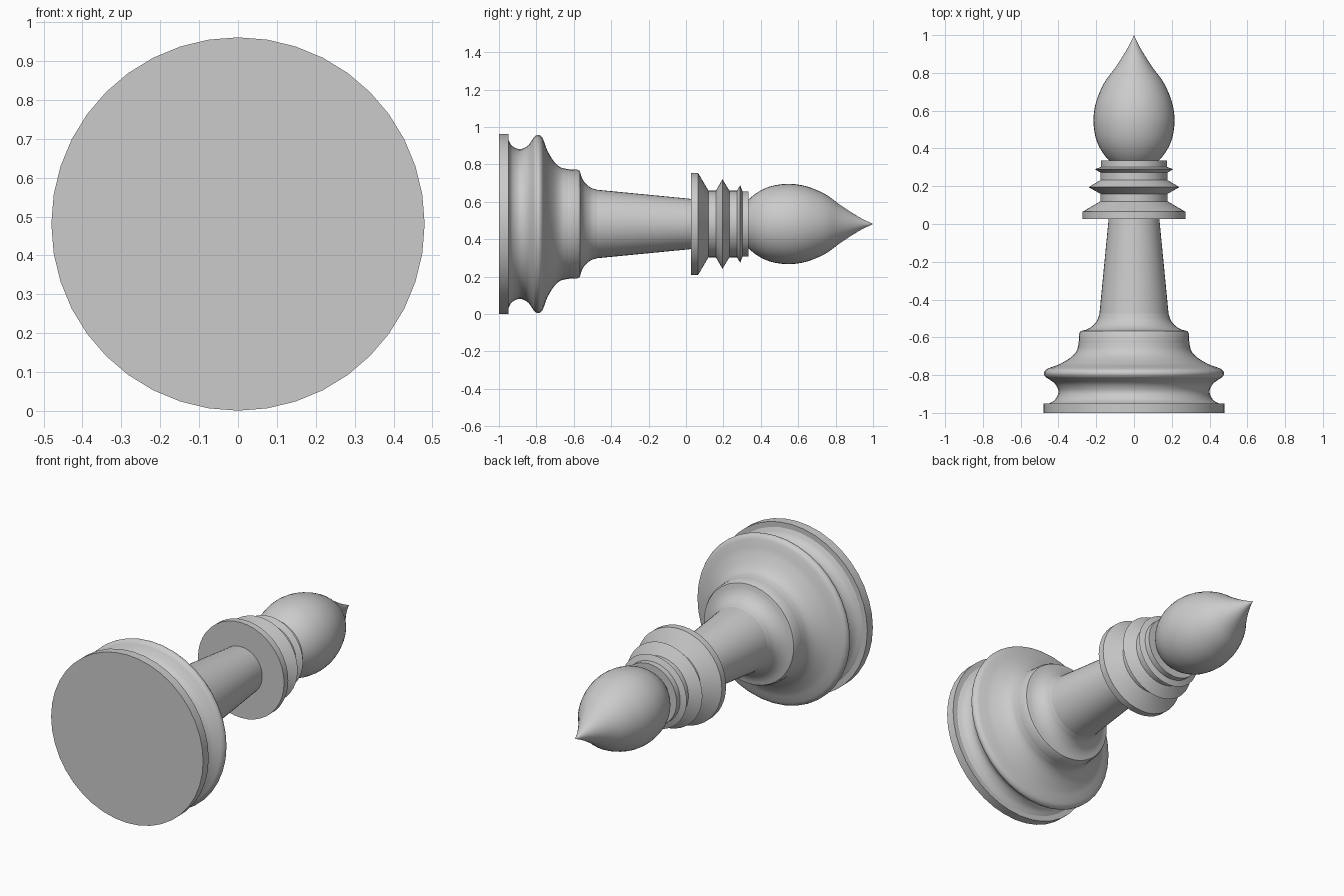
import bpy, bmesh, math
from mathutils import Vector

SIDES = 40
AXIS_Z = 0.481

cube = bpy.data.objects.get("Cube")
if cube:
    bpy.data.objects.remove(cube)

grey = bpy.data.materials.new("light grey")
grey.use_nodes = True
color = (0.6, 0.6, 0.6, 1)
grey.diffuse_color = color
grey.node_tree.nodes["Principled BSDF"].inputs["Base Color"].default_value = color


def smooth(points, steps=4):
    """Run a flowing curve through (y, radius) points."""
    p = [Vector(q) for q in points]
    p = [2 * p[0] - p[1]] + p + [2 * p[-1] - p[-2]]
    out = []
    for a, b, c, d in zip(p, p[1:], p[2:], p[3:]):
        for i in range(steps):
            t = i / steps
            out.append(0.5 * (2 * b + (c - a) * t + (2 * a - 5 * b + 4 * c - d) * t * t
                              + (3 * b - a - 3 * c + d) * t ** 3))
    return [tuple(v) for v in out] + [tuple(points[-1])]


def lathe(name, profile):
    """Turn a (y, radius) profile around the lying axis."""
    bm = bmesh.new()
    rings = []
    for y, r in profile:
        if r < 0.001:
            rings.append([bm.verts.new((0, y, AXIS_Z))] * SIDES)
            continue
        ring = []
        for i in range(SIDES):
            a = math.tau * i / SIDES
            ring.append(bm.verts.new((r * math.sin(a), y, AXIS_Z + r * math.cos(a))))
        rings.append(ring)
    for low, high in zip(rings, rings[1:]):
        for i in range(SIDES):
            j = (i + 1) % SIDES
            corners = list(dict.fromkeys((low[i], low[j], high[j], high[i])))
            bm.faces.new(corners)
    bmesh.ops.recalc_face_normals(bm, faces=bm.faces)
    mesh = bpy.data.meshes.new(name)
    bm.to_mesh(mesh)
    bm.free()
    mesh.materials.append(grey)
    obj = bpy.data.objects.new(name, mesh)
    bpy.context.collection.objects.link(obj)
    bpy.ops.object.select_all(action="DESELECT")
    obj.select_set(True)
    bpy.context.view_layer.objects.active = obj
    bpy.ops.object.shade_smooth_by_angle(angle=math.radians(30))
    return obj


# Flat foot disc
lathe("foot_disc", [(-1, 0), (-1, 0.48), (-0.95, 0.48), (-0.95, 0.3)])

# Hollow waist, round bead and sloping shoulder
lathe("base_moulding", smooth([
    (-0.95, 0.45), (-0.93, 0.418), (-0.89, 0.4), (-0.85, 0.415), (-0.825, 0.445),
    (-0.81, 0.468), (-0.79, 0.477), (-0.77, 0.465), (-0.757, 0.435), (-0.74, 0.39),
    (-0.705, 0.333), (-0.67, 0.303), (-0.63, 0.293)]))

# Upper step of the base, flowing into the stem
step_top = [(-0.63, 0.293), (-0.58, 0.29), (-0.567, 0.283)]
flare = smooth([(-0.567, 0.283), (-0.558, 0.25), (-0.54, 0.22), (-0.51, 0.195), (-0.475, 0.183)])
lathe("base_step", step_top + flare[1:])
lathe("stem", [(-0.475, 0.183), (0.03, 0.134)])

# Wide collar with a bevelled back
lathe("collar", [(0.027, 0.1), (0.027, 0.272), (0.065, 0.272), (0.12, 0.178)])

# Neck with two sharp rings
lathe("neck_rings", [
    (0.12, 0.178), (0.16, 0.178), (0.195, 0.24), (0.232, 0.178), (0.272, 0.178),
    (0.29, 0.207), (0.302, 0.175), (0.335, 0.175), (0.335, 0.1)])

# Teardrop head
lathe("head", smooth([
    (0.325, 0.12), (0.36, 0.153), (0.41, 0.185), (0.47, 0.206), (0.55, 0.215),
    (0.63, 0.205), (0.7, 0.181), (0.76, 0.15), (0.82, 0.105), (0.88, 0.065),
    (0.94, 0.029), (1, 0)], 3))
